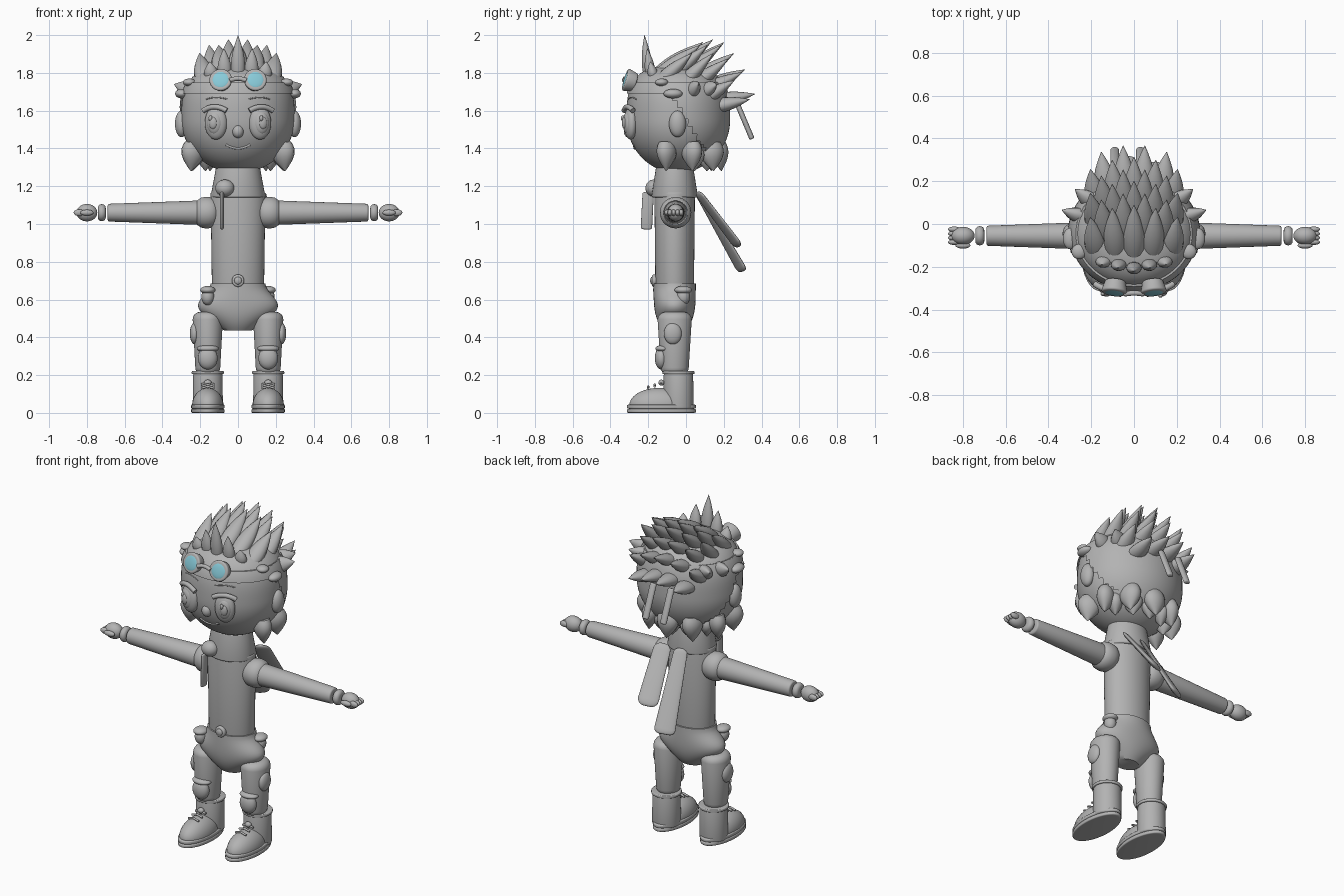
import bpy, bmesh
from math import sin, cos, pi, tau, radians
from mathutils import Vector, Matrix

startup_cube = bpy.data.objects.get("Cube")
if startup_cube:
    bpy.data.objects.remove(startup_cube)


def material(name, red, green, blue):
    made = bpy.data.materials.new(name)
    made.use_nodes = True
    colour = (red, green, blue, 1)
    made.diffuse_color = colour
    made.node_tree.nodes["Principled BSDF"].inputs["Base Color"].default_value = colour
    return made


GREY = material("plain grey", .45, .45, .45)
LENS = material("lens blue", .25, .6, .7)


def finish(name, bm, mat=GREY):
    """Turn a bmesh into a smooth shaded object."""
    bmesh.ops.recalc_face_normals(bm, faces=bm.faces)
    mesh = bpy.data.meshes.new(name)
    bm.to_mesh(mesh)
    bm.free()
    mesh.materials.append(mat)
    obj = bpy.data.objects.new(name, mesh)
    bpy.context.collection.objects.link(obj)
    bpy.ops.object.select_all(action="DESELECT")
    obj.select_set(True)
    bpy.context.view_layer.objects.active = obj
    bpy.ops.object.shade_smooth_by_angle(angle=radians(45))


def revolve(profile, matrix, segments):
    """Revolve (radius, height) pairs around the local z axis."""
    bm = bmesh.new()
    rings = []
    for radius, height in profile:
        angles = [tau * i / segments for i in range(segments)]
        rings.append([bm.verts.new(matrix @ Vector((radius * cos(a), radius * sin(a), height))) for a in angles])
    for lower, upper in zip(rings, rings[1:]):
        for i in range(segments):
            bm.faces.new((lower[i - 1], lower[i], upper[i], upper[i - 1]))
    bm.faces.new(rings[0])
    bm.faces.new(rings[-1])
    return bm


def aimed(start, end, flat):
    """Matrix whose z axis runs from start to end, squashed along local y."""
    turn = Vector((0, 0, 1)).rotation_difference(end - start).to_matrix().to_4x4()
    return Matrix.Translation(start) @ turn @ Matrix.Diagonal((1, flat, 1, 1))


def limb(name, start, end, first, last, flat=1, edge=.01):
    """Tapered tube with rounded ends."""
    start, end = Vector(start), Vector(end)
    length = (end - start).length
    quarter = [pi * i / 8 for i in range(5)]
    profile = [(first - edge + edge * sin(a), edge - edge * cos(a)) for a in quarter]
    profile += [(last - edge + edge * cos(a), length - edge + edge * sin(a)) for a in quarter]
    finish(name, revolve(profile, aimed(start, end, flat), 40))


def lock(name, start, end, radius):
    """Leaf shaped lock of hair: full near the root, pointed at the tip."""
    start, end = Vector(start), Vector(end)
    length = (end - start).length
    steps = [i / 8 for i in range(9)]
    profile = [(radius * (.02 + cos(pi * (t - .3) / 1.4)), length * t) for t in steps]
    finish(name, revolve(profile, aimed(start, end, .75), 14))


def ball(name, place, size, yaw=0, pitch=0, mat=GREY, floor=-1):
    """Ellipsoid, flattened below the floor height."""
    bm = bmesh.new()
    turn = Matrix.Rotation(yaw, 4, "Z") @ Matrix.Rotation(pitch, 4, "X")
    matrix = Matrix.Translation(place) @ turn @ Matrix.Diagonal((*size, 1))
    bmesh.ops.create_uvsphere(bm, u_segments=28, v_segments=18, radius=1, matrix=matrix)
    for vert in bm.verts:
        vert.co.z = max(vert.co.z, floor)
    finish(name, bm, mat)


def cord(name, points, radius):
    curve = bpy.data.curves.new(name, "CURVE")
    curve.dimensions = "3D"
    curve.bevel_depth = radius
    curve.use_fill_caps = True
    spline = curve.splines.new("POLY")
    spline.points.add(len(points) - 1)
    for point, place in zip(spline.points, points):
        point.co = (*place, 1)
    curve.materials.append(GREY)
    bpy.context.collection.objects.link(bpy.data.objects.new(name, curve))


# Head shape: round below the cheeks, fuller above them
HEAD_Z, HEAD_Y, HEAD_R, HEAD_H = 1.555, -.045, .3, .285
HEAD_MATRIX = Matrix.Translation((0, HEAD_Y, 0)) @ Matrix.Diagonal((1, .9, 1, 1))


def head_radius(z):
    power = 3 if z > HEAD_Z else 2
    return HEAD_R * (1 - (abs(z - HEAD_Z) / HEAD_H) ** power) ** (1 / power)


def on_head(degrees, z, out=0):
    """Point on the head; zero degrees faces front, positive turns to the left."""
    a, radius = radians(degrees), head_radius(z) + out
    return HEAD_MATRIX @ Vector((radius * sin(a), -radius * cos(a), z))


def arc(name, middle, span, z, rise, out, radius):
    """Cord lying on the head, bent by the given rise."""
    steps = [i / 6 - 1 for i in range(13)]
    cord(name, [on_head(middle + span * t, z - rise * t * t, out) for t in steps], radius)


levels = [HEAD_Z + HEAD_H * sin(radians(a)) for a in range(-88, 89, 4)]
finish("head", revolve([(head_radius(z), z) for z in levels], HEAD_MATRIX, 64))

# Thin shell of hair behind the ears
shell = revolve([(head_radius(z) + .01, z) for z in levels if abs(z - HEAD_Z) < .2], HEAD_MATRIX, 64)
bare = [f for f in shell.faces if f.calc_center_median().y < .6 * (HEAD_Z - f.calc_center_median().z)
        or len(f.verts) > 4]
bmesh.ops.delete(shell, geom=bare, context="FACES")
finish("back_hair", shell)

# Band around the forehead
band = [1.69 + .01 * i for i in range(7)]
finish("head_band", revolve([(head_radius(z) + .01, z) for z in band], HEAD_MATRIX, 64))

# Face and goggles
ball("nose", on_head(0, 1.49, -.01), (.03, .03, .035))
arc("mouth", 0, 14, 1.4, -.02, 0, .006)
arc("goggle_bridge", 0, 8, 1.77, .01, .06, .012)
for side, tag in ((-1, "right"), (1, "left")):
    look = side * 23
    yaw = radians(look) / 2
    ball("ear_" + tag, on_head(side * 90, 1.53), (.035, .045, .07))
    for depth, part in enumerate(("eye", "iris", "pupil")):
        size = 1 - depth * .32
        ball(f"{part}_{tag}", on_head(look, 1.535, depth * .02), (.06 * size, .035 * size, .088 * size), yaw)
    ball("eye_glint_" + tag, on_head(look - 2, 1.56, .045), (.01, .01, .015))
    arc("eyelid_" + tag, look, 12, 1.62, .02, .02, .014)
    arc("eyebrow_" + tag, look, 12, 1.67, .01, 0, .003)
    rim = on_head(side * 17.5, 1.76, .045)
    facing = Vector((side * .1, -1, .3)).normalized()
    limb("goggle_rim_" + tag, rim - facing * .04, rim + facing * .02, .05, .06)
    ball("goggle_lens_" + tag, rim + facing * .016, (.047, .009, .047), side * .1, -.3, LENS)
    ball("temple_lock_" + tag, on_head(side * 85, 1.69, .01), (.035, .05, .025))
    ball("brow_lock_" + tag, on_head(side * 70, 1.75, .01), (.035, .035, .02))
    limb("band_tail_" + tag, (side * .06 - .03, .27, 1.64), (side * .06 - .03, .35, 1.45), .02, .02, .7)

# Crown hair: rows sweep back, then fan downwards
for row in range(6):
    columns = 5 - row % 2
    for column in range(columns):
        x = .085 * (column - (columns - 1) / 2)
        drop = 2 * x * x
        root = (x, .055 * row - .15, 1.8 - drop - .006 * row ** 2)
        tip = (x * 1.2, .09 + .056 * row - drop, 1.98 - drop - .018 * (row - 1) ** 2)
        lock("crown_lock", root, tip, .05)

# Upright fringe, side locks and fat locks around the nape
for step in range(-2, 3):
    away = abs(step)
    lock("fringe_lock", (step * .07, .015 * away - .2, 1.77), (step * .075, .015 * away - .22, 2 - .07 * away), .036)
for side in (-1, 1):
    for turn in (110, 130):
        lock("side_lock", on_head(side * turn, 1.7, -.05), on_head(side * turn, 1.74, .09), .045)
for turn in range(-105, 106, 35):
    lock("nape_lock", on_head(180 + turn, 1.43, -.03), on_head(180 + turn, 1.28, .18), .065)
for turn in range(-60, 61, 30):
    lock("inner_nape_lock", on_head(180 + turn, 1.4, -.05), on_head(180 + turn, 1.28, .12), .055)

# Neck, torso and buckle
BODY_Y = -.06
limb("neck", (0, BODY_Y, 1.14), (0, BODY_Y, 1.3), .144, .118, .85)
limb("torso", (0, BODY_Y, .65), (0, BODY_Y, 1.17), .138, .145, .74)
limb("buckle", (0, -.15, .7), (0, -.18, .7), .033, .033)
ball("buckle_stud", (0, -.18, .7), (.02, .01, .02))

# Trousers: rounded below and swelling sideways at the hips
rise = [i / 16 for i in range(17)]
hips = revolve([(.145 * (1 - (1 - t) ** 4 / 2), t) for t in rise], Matrix.Diagonal((1, .77, 1, 1)), 48)
for vert in hips.verts:
    vert.co.x *= 1 + sin(pi * vert.co.z) ** 2 / 2
    vert.co.z = .435 + vert.co.z / 4
    vert.co.y += BODY_Y
finish("hips", hips)

# Scarf knot and hanging ends
ball("scarf_knot", (-.07, -.17, 1.19), (.05, .045, .045))
limb("scarf_front_end", (-.085, -.2, 1.17), (-.085, -.21, .97), .01, .01, 3)
limb("scarf_back_end", (.11, .06, 1.17), (.07, .28, .88), .05, .06, .25, .04)
limb("scarf_back_end", (-.01, .06, 1.17), (-.06, .3, .75), .04, .06, .25, .03)

for side, tag in ((-1, "right"), (1, "left")):
    # Arm and hand
    def along(x, y=-.055, z=1.06):
        return side * x, y, z

    limb("shoulder_" + tag, along(.1), along(.23), .083, .083, edge=.055)
    limb("sleeve_" + tag, along(.15), along(.69), .066, .047)
    limb("wrist_" + tag, along(.7), along(.742), .045, .045, edge=.02)
    ball("palm_" + tag, along(.8), (.055, .042, .046))
    for finger in range(4):
        ball("finger_" + tag, along(.84, .02 * finger - .085), (.03, .013, .018))
    ball("thumb_" + tag, along(.8, -.1), (.035, .015, .016))

    # Leg and pads
    hip = side * .16
    limb("leg_" + tag, (hip, BODY_Y, .2), (hip, BODY_Y, .535), .066, .08, 1.13, .04)
    ball("knee_pad_" + tag, (hip, -.13, .29), (.052, .035, .06))
    ball("knee_strap_" + tag, (hip, -.12, .34), (.058, .042, .02))
    ball("thigh_patch_" + tag, (side * .23, -.07, .42), (.025, .047, .057))

    # Hip pouch: the right one sits further forward
    pouch_y = -.015 if side > 0 else -.13
    ball("pouch_" + tag, (hip, pouch_y, .615), (.034, .036, .045))
    ball("pouch_flap_" + tag, (hip, pouch_y, .65), (.04, .046, .022))

    # Laced boot on a two layer sole
    limb("boot_shaft_" + tag, (hip, -.04, .02), (hip, -.04, .21), .08, .078)
    limb("boot_cuff_" + tag, (hip, -.04, .205), (hip, -.04, .222), .085, .085, edge=.005)
    ball("boot_toe_" + tag, (hip, -.145, .04), (.083, .155, .092), floor=.03)
    for layer in range(2):
        height = .022 * layer
        limb("boot_sole_" + tag, (hip, -.13, height), (hip, -.13, height + .022), .088, .088, 2.08, .006)
    for lace in range(3):
        y, z = .034 * lace - .2, .13 + .01 * lace
        cord("lace_" + tag, [(hip - .035, y, z), (hip, y, z + .01), (hip + .035, y, z)], .006)
    ball("lace_bow_" + tag, (hip, -.13, .16), (.02, .016, .016))
